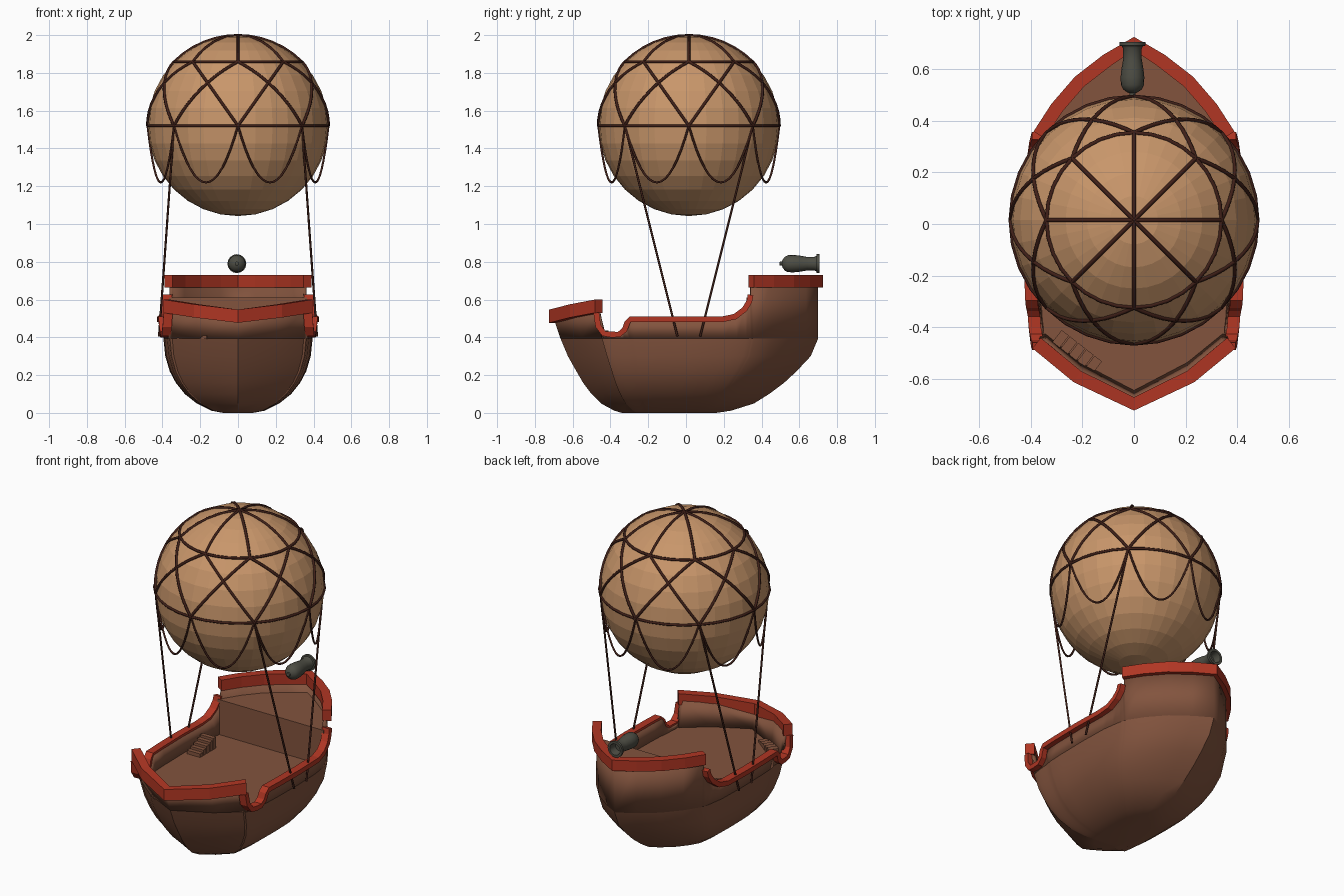
import bpy, bmesh, math
from mathutils import Vector

if "Cube" in bpy.data.objects:
    bpy.data.objects.remove(bpy.data.objects["Cube"])


def material(name, rgb):
    m = bpy.data.materials.new(name)
    m.diffuse_color = (*rgb, 1)
    m.use_nodes = True
    m.node_tree.nodes["Principled BSDF"].inputs["Base Color"].default_value = m.diffuse_color
    return m


TAN = material("tan_canvas", (0.58, 0.305, 0.145))
WOOD = material("brown_wood", (0.225, 0.088, 0.048))
RED = material("red_paint", (0.44, 0.037, 0.017))
ROPE = material("dark_rope", (0.05, 0.014, 0.009))
IRON = material("grey_iron", (0.075, 0.075, 0.058))


def finish(name, bm, mat, angle=None):
    bmesh.ops.recalc_face_normals(bm, faces=bm.faces)
    me = bpy.data.meshes.new(name)
    bm.to_mesh(me)
    bm.free()
    me.materials.append(mat)
    ob = bpy.data.objects.new(name, me)
    bpy.context.collection.objects.link(ob)
    if angle:
        bpy.ops.object.select_all(action='DESELECT')
        ob.select_set(True)
        bpy.context.view_layer.objects.active = ob
        bpy.ops.object.shade_smooth_by_angle(angle=math.radians(angle))
    return ob


def loft(bm, rings, closed=True, caps=True):
    """Bridge rings of points with quads."""
    vs = [[bm.verts.new(p) for p in r] for r in rings]
    n = len(vs[0])
    for a, b in zip(vs, vs[1:]):
        for i in range(n if closed else n - 1):
            j = (i + 1) % n
            bm.faces.new((a[i], a[j], b[j], b[i]))
    if caps:
        bm.faces.new(vs[0])
        bm.faces.new(vs[-1])


def mirrored(half):
    """Close a right-hand half outline (ends on x = 0) into a full loop."""
    return half + [(-p[0], *p[1:]) for p in half[-2:0:-1]]


# Rail paths on the right-hand side (x, y, z of rail centre)
bow = [(0, -.698, .512), (.22, -.592, .54), (.378, -.462, .565)]
mid = [(.37, -.475, .53), (.375, -.465, .46), (.38, -.435, .42), (.385, -.40, .415),
       (.388, -.355, .415), (.392, -.325, .44), (.395, -.312, .475), (.398, -.295, .495),
       (.402, -.2, .495), (.405, 0, .495), (.40, .19, .495), (.39, .26, .51),
       (.382, .31, .548), (.375, .335, .59), (.372, .342, .625)]
stern = [(.368, .345, .697), (.30, .45, .697), (.212, .552, .697), (.105, .635, .697), (0, .70, .697)]


# Hull bottom: plan outline scaled at each height
plan = mirrored([(0, -.70), (.22, -.585), (.35, -.475)] + [(p[0] - .008, p[1]) for p in mid]
                + [(.362, .352)] + [p[:2] for p in stern[1:]])
levels = [(0, .2, -.34, .16), (.012, .36, -.38, .24), (.05, .55, -.45, .36), (.1, .71, -.50, .44),
          (.16, .83, -.545, .52), (.22, .91, -.58, .585), (.3, .97, -.625, .66), (.395, .995, -.665, .70)]


def ring(z, s, y0, y1):
    return [(x * s, y0 + (y + .70) / 1.40 * (y1 - y0), z) for x, y in plan]


bm = bmesh.new()
loft(bm, [ring(*l) for l in levels])
finish("hull_bottom", bm, WOOD, 25)

# Hull sides up to the rails
tops = mirrored([(0, -.70, .50), (.22, -.585, .53), (.35, -.475, .55)]
                + [(p[0] - .008, p[1], p[2]) for p in mid] + [(.362, .352, .69)] + stern[1:])
bm = bmesh.new()
loft(bm, [ring(*levels[-1]), tops], caps=False)
walls = finish("hull_sides", bm, WOOD, 25)
sol = walls.modifiers.new("thickness", 'SOLIDIFY')
sol.thickness = .02
sol.offset = -1

# Raised rear deck with its bulkhead
half = [(.365, .32), (.35, .352)] + [(p[0] * .97, p[1] - .015) for p in stern[1:]]
outline = half + [(-x, y) for x, y in half[-2::-1]]
bm = bmesh.new()
loft(bm, [[(x, y, z) for x, y in outline] for z in (.38, .612)])
finish("rear_deck", bm, WOOD)


# Red rails: rectangle swept along each path
def rail(name, pts, width, height, upright):
    pts = [Vector(p) for p in pts]
    rings = []
    for i, p in enumerate(pts):
        t = (pts[min(i + 1, len(pts) - 1)] - pts[max(i - 1, 0)]).normalized()
        n = Vector((t.y, -t.x, 0)).normalized()
        if not upright:
            n = Vector((1, 0, 0))
        up = Vector((0, 0, 1)) if upright else n.cross(t).normalized()
        rings.append([p + n * a * width / 2 + up * b * height / 2
                      for a, b in ((-1, -1), (1, -1), (1, 1), (-1, 1))])
    bm = bmesh.new()
    loft(bm, rings)
    return finish(name, bm, RED)


flip = lambda pts: [(-x, y, z) for x, y, z in pts]
rail("bow_rail", flip(bow[:0:-1]) + bow, .052, .07, True)
rail("stern_rail", stern + flip(stern[-2::-1]), .052, .066, True)
side = rail("side_rails", mid, .048, .03, False)
side.modifiers.new("mirror", 'MIRROR')


# Small stairs on the deck
def stairs(name, start, step, rise, size, turn):
    bm = bmesh.new()
    c, s = math.cos(turn), math.sin(turn)
    for i in range(5):
        cx, cy = start[0] + step[0] * i, start[1] + step[1] * i
        z = .405 + rise * (i + 1)
        foot = [(cx + c * u * size[0] - s * v * size[1], cy + s * u * size[0] + c * v * size[1])
                for u, v in ((-.5, -.5), (.5, -.5), (.5, .5), (-.5, .5))]
        loft(bm, [[(x, y, h) for x, y in foot] for h in (.39, z)])
    finish(name, bm, WOOD)


stairs("bow_stairs", (-.16, -.55), (-.032, .025), .006, (.036, .07), math.radians(-38))
stairs("rear_stairs", (-.31, .02), (0, .032), .012, (.09, .026), 0)

# Balloon
C, R = Vector((0, .015, 1.52)), .478
bm = bmesh.new()
bmesh.ops.create_uvsphere(bm, u_segments=32, v_segments=16, radius=R)
bmesh.ops.translate(bm, verts=bm.verts, vec=C)
finish("balloon", bm, TAN)


# Rope net: all strands of one thickness in one curve object
def ropes(name, paths, radius):
    cu = bpy.data.curves.new(name, 'CURVE')
    cu.dimensions = '3D'
    cu.bevel_depth = radius
    cu.bevel_resolution = 1
    cu.use_fill_caps = True
    for path, cyclic in paths:
        sp = cu.splines.new('POLY')
        sp.points.add(len(path) - 1)
        for q, p in zip(sp.points, path):
            q.co = (*p, 1)
        sp.use_cyclic_u = cyclic
    cu.materials.append(ROPE)
    bpy.context.collection.objects.link(bpy.data.objects.new(name, cu))


def on_ball(az, lat, r=R + .001):
    return C + r * Vector((math.cos(lat) * math.cos(az), math.cos(lat) * math.sin(az), math.sin(lat)))


Q = math.pi / 4
net = [([on_ball(i * math.tau / 32, lat) for i in range(32)], True) for lat in (0, Q)]
swags = []
for k in range(8):
    a = k * Q
    net.append(([on_ball(a, math.pi / 2 - Q * i / 6) for i in range(7)], False))
    for d in (-1, 1):  # crossing great-circle strands
        p, q = on_ball(a, Q) - C, on_ball(a + d * Q, 0) - C
        net.append(([C + p.lerp(q, i / 10).normalized() * (R + .001) for i in range(11)], False))
    p, q = on_ball(a, 0), on_ball(a + Q, 0)
    swags.append(([p.lerp(q, i / 16) - Vector((0, 0, .3 * 4 * (i / 16) * (1 - i / 16)))
                   for i in range(17)], False))
ropes("balloon_net", net, .008)
ropes("balloon_swags", swags, .006)
ropes("hanging_ropes", [([on_ball(math.atan2(sy, sx), 0), (sx * .418, .015 + sy * .06, .405)], False)
                        for sx in (-1, 1) for sy in (-1, 1)], .006)

# Cannon: lathe along y, muzzle to the rear, hollow bore
profile = [(.494, .004), (.497, .011), (.508, .011), (.511, .02), (.522, .036), (.54, .045),
           (.57, .046), (.60, .043), (.64, .036), (.68, .036), (.69, .041), (.692, .05),
           (.706, .05), (.706, .035), (.66, .028)]
bm = bmesh.new()
loft(bm, [[(-.006 + r * math.cos(a), y, .79 + r * math.sin(a))
           for a in (math.tau * i / 16 for i in range(16))] for y, r in profile])
finish("cannon", bm, IRON, 35)
